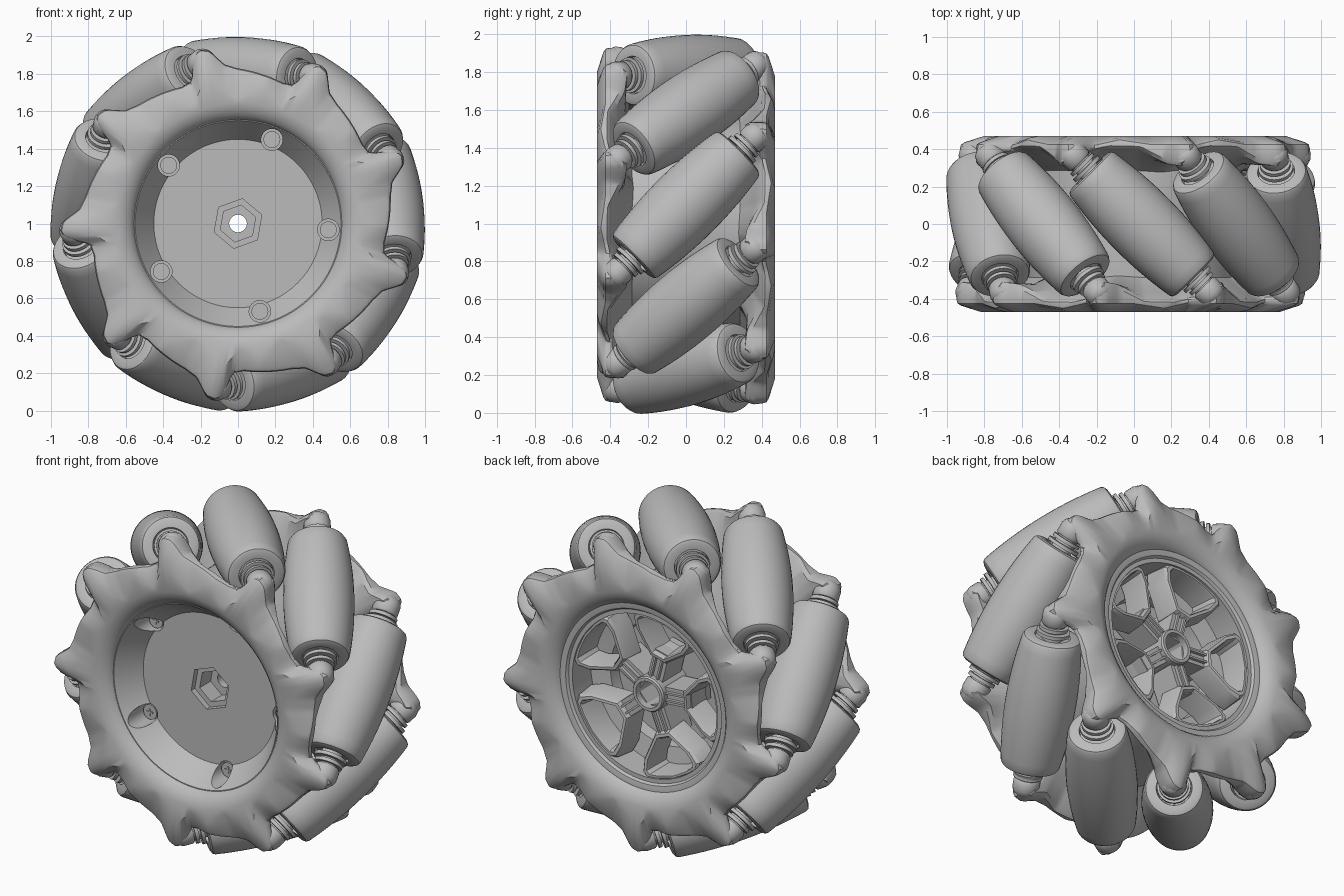
import bpy, bmesh, math
from mathutils import Matrix, Vector

cube = bpy.data.objects.get("Cube")
if cube:
    bpy.data.objects.remove(cube, do_unlink=True)

COUNT = 9               # rollers around the wheel
START = math.radians(87)  # direction of the first roller
STEP = math.tau / COUNT
AXIS_R = 0.80           # distance from wheel axle to roller axle
SPOKE_START = math.radians(32)
SCREW_START = math.radians(68)

grey = bpy.data.materials.new("plain_grey")
grey.use_nodes = True
grey.diffuse_color = (0.5, 0.5, 0.5, 1)
grey.node_tree.nodes["Principled BSDF"].inputs["Base Color"].default_value = (0.5, 0.5, 0.5, 1)

# Wheel frame: local x -> world x, local y -> world z, local z -> world y
WHEEL = Matrix(((1, 0, 0, 0), (0, 0, 1, 0), (0, 1, 0, 1), (0, 0, 0, 1)))


def smooth(obj, angle):
    bpy.ops.object.select_all(action='DESELECT')
    obj.select_set(True)
    bpy.context.view_layer.objects.active = obj
    bpy.ops.object.shade_smooth_by_angle(angle=math.radians(angle))


def finish(name, bm, matrix=WHEEL, angle=32):
    bm.transform(matrix)
    bm.normal_update()
    bmesh.ops.recalc_face_normals(bm, faces=bm.faces)
    mesh = bpy.data.meshes.new(name)
    bm.to_mesh(mesh)
    bm.free()
    obj = bpy.data.objects.new(name, mesh)
    bpy.context.collection.objects.link(obj)
    mesh.materials.append(grey)
    smooth(obj, angle)
    return obj


def add_grid(bm, rows):
    """Skin rows of points, closed in both directions."""
    verts = [[bm.verts.new(p) for p in row] for row in rows]
    for i, row in enumerate(verts):
        following = verts[(i + 1) % len(verts)]
        for j in range(len(row)):
            k = (j + 1) % len(row)
            bm.faces.new((row[j], row[k], following[k], following[j]))


def add_lathe(bm, profile, sides=48, hexed=()):
    """Revolve a closed (radius, height) loop; hexed indices follow a hexagon."""
    rows = []
    for i in range(sides):
        a = math.tau * i / sides + math.radians(20)
        flat = math.cos(math.pi / 6) / math.cos(math.tau * i / sides % (math.pi / 3) - math.pi / 6)
        row = []
        for j, (r, h) in enumerate(profile):
            r *= flat if j in hexed else 1
            row.append((r * math.cos(a), r * math.sin(a), h))
        rows.append(row)
    add_grid(bm, rows)


def add_cylinder(bm, radius, low, high, centre=(0, 0), sides=24, top=None):
    bmesh.ops.create_cone(
        bm, cap_ends=True, segments=sides, radius1=radius,
        radius2=radius if top is None else top, depth=high - low,
        matrix=Matrix.Translation((centre[0], centre[1], (low + high) / 2)))


def add_box(bm, size, centre, turn=0):
    place = Matrix.Rotation(turn, 4, 'Z') @ Matrix.Translation(centre)
    bmesh.ops.create_cube(bm, size=1, matrix=place @ Matrix.Diagonal((*size, 1)))


def blend(keys, u):
    """Piecewise linear interpolation over (position, value) pairs."""
    for (u0, a), (u1, b) in zip(keys, keys[1:]):
        if u <= u1:
            return a + (b - a) * (u - u0) / (u1 - u0)
    return keys[-1][1]


# Rollers, each at 45 degrees to the axle
def roller_matrix(i):
    phi = START + i * STEP
    radial = Vector((math.cos(phi), 0, math.sin(phi)))
    tangent = Vector((math.sin(phi), 0, -math.cos(phi)))
    along = (tangent - Vector((0, 1, 0))).normalized()
    side = along.cross(radial)
    m = Matrix((radial, side, along)).transposed().to_4x4()
    m.translation = radial * AXIS_R + Vector((0, 0, 1))
    return m


HALF = 0.375
barrel = []
for k in range(17):
    t = -HALF + 2 * HALF * k / 16
    barrel.append((0.197 - 0.22 * t * t, t))
end = [(0.157, 0.39), (0.14, 0.398), (0.10, 0.398), (0.095, 0.38)]
roller_loop = barrel + end + [(0.03, 0.38), (0.03, -0.38)] + [(r, -t) for r, t in reversed(end)]

for i in range(COUNT):
    place = roller_matrix(i)
    bm = bmesh.new()
    add_lathe(bm, roller_loop, 40)
    finish(f"roller_{i + 1}", bm, place)

    # Shaft, washers and rounded bearing heads at both ends
    bm = bmesh.new()
    add_cylinder(bm, 0.06, -0.5, 0.5)
    for s in (-1, 1):
        for mid, radius in ((0.418, 0.094), (0.45, 0.082)):
            add_cylinder(bm, radius, s * mid - 0.01, s * mid + 0.01)
    finish(f"roller_shaft_{i + 1}", bm, place)
    for s, label in ((1, "front"), (-1, "back")):
        bm = bmesh.new()
        add_lathe(bm, [(0.001, 0.468 * s), (0.067, 0.468 * s), (0.075, 0.478 * s), (0.075, 0.53 * s),
                       (0.066, 0.555 * s), (0.045, 0.572 * s), (0.001, 0.578 * s)], 24)
        finish(f"{label}_bearing_head_{i + 1}", bm, place, 50)

# Lobed side plates; position 0 is a lug, running clockwise to the next
EDGE = [(0, .95), (.07, .938), (.12, .90), (.18, .855), (.3, .83), (.5, .812), (.75, .79), (.86, .80),
        (.91, .88), (.95, .935), (1, .95)]
SHOULDER = [(0, .82), (.1, .76), (.3, .66), (.55, .73), (.8, .67), (.92, .75), (1, .82)]
OUTER_Y = [(0, -.425), (.1, -.425), (.3, -.425), (.6, -.45), (.85, -.42), (1, -.425)]
INNER_Y = [(0, -.33), (.06, -.31), (.15, -.32), (.4, -.395), (.8, -.40), (.92, -.385), (1, -.33)]
LUG = START - math.atan2(0.52 / math.sqrt(2), AXIS_R)
FLIP = (Matrix.Translation((0, 0, 1))
        @ Matrix.Rotation(math.pi, 4, Vector((math.cos(START), 0, math.sin(START))))
        @ Matrix.Translation((0, 0, -1)))
PER_LUG = 32

for label, place in (("front", WHEEL), ("back", FLIP @ WHEEL)):
    rows = []
    for n in range(COUNT * PER_LUG):
        u = (n % PER_LUG) / PER_LUG
        a = LUG - n * STEP / PER_LUG
        edge, outer, inner = blend(EDGE, u), blend(OUTER_Y, u), blend(INNER_Y, u)
        section = [(0.55, -0.38), (0.555, -0.41), (0.575, -0.435), (0.60, -0.453), (0.64, -0.47),
                   (blend(SHOULDER, u), -0.47), (edge - 0.025, outer - 0.012), (edge - 0.006, outer),
                   (edge, outer + 0.02), (edge, inner - 0.02), (edge - 0.02, inner),
                   (0.70, (inner - 0.33) / 2), (0.55, -0.27)]
        rows.append([(r * math.cos(a), r * math.sin(a), h) for r, h in section])
    bm = bmesh.new()
    add_grid(bm, rows)
    finish(f"{label}_side_plate", bm, place, 32)

# Hub: dished front with stepped hexagonal socket, drum, rear opening and bored boss
bm = bmesh.new()
add_lathe(bm, [(.047, -.13), (.10, -.13), (.10, -.235), (.135, -.235), (.135, -.27),
               (.45, -.27), (.55, -.41), (.562, -.41), (.575, -.30), (.575, .30), (.562, .415),
               (.55, .415), (.525, .41), (.515, .395), (.49, .395), (.49, .13),
               (.105, .13), (.105, .36), (.098, .37), (.08, .37), (.08, 0), (.047, -.02)],
          96, hexed=(1, 2, 3, 4))
hub = finish("hub", bm)


def polar(r, a):
    return r * math.cos(a), r * math.sin(a)


# Screw wells cut into the dish, one by one, with a cross-head screw in each
for k in range(5):
    spot = polar(0.484, SCREW_START + k * math.tau / 5)
    bm = bmesh.new()
    add_cylinder(bm, 0.058, -0.6, -0.22, spot)
    cutter = finish("screw_well_cutter", bm)
    cutter.hide_render = True
    cut = hub.modifiers.new("screw_well", 'BOOLEAN')
    cut.operation = 'DIFFERENCE'
    cut.solver = 'MANIFOLD'
    cut.object = cutter
    bpy.context.view_layer.objects.active = hub
    bpy.ops.object.modifier_apply(modifier=cut.name)
    bpy.data.objects.remove(cutter, do_unlink=True)

    bm = bmesh.new()
    add_cylinder(bm, 0.045, -0.25, -0.21, spot)
    add_cylinder(bm, 0.045, -0.262, -0.25, spot, top=0.045)
    for size in ((0.04, 0.01, 0.008), (0.01, 0.04, 0.008)):
        add_box(bm, size, (*spot, -0.264))
    finish(f"screw_{k + 1}", bm)
smooth(hub, 25)

# Rear spokes: a stem with a slot rib, opening into a trapezoid frame
OUTLINE = [(.23, -.05), (.36, -.17), (.43, -.20), (.46, -.185), (.48, -.12), (.495, 0)]
OUTLINE += [(r, -s) for r, s in reversed(OUTLINE[:-1])]
MIDDLE = Vector((0.39, 0))
for k in range(5):
    turn = SPOKE_START + k * math.tau / 5
    spin = Matrix.Rotation(turn, 3, 'Z')
    rows = []
    for point in OUTLINE:
        p = Vector(point)
        ring = [(1.08, .24), (1.02, .37), (.95, .385), (.84, .385), (.80, .37), (.72, .22)]
        row = []
        for scale, h in ring:
            q = MIDDLE + (p - MIDDLE) * scale
            # The frame dips towards the hub
            row.append(spin @ Vector((min(q.x, 0.5), q.y, h - 0.15 * max(0, 0.42 - q.x))))
        rows.append(row)
    bm = bmesh.new()
    add_grid(bm, rows)
    add_box(bm, (0.20, 0.10, 0.18), (0.17, 0, 0.24), turn)
    for s in (-1, 1):
        add_box(bm, (0.13, 0.012, 0.03), (0.17, s * 0.022, 0.335), turn)
    finish(f"spoke_{k + 1}", bm)

# Stepped floor ring behind the spokes
bm = bmesh.new()
add_lathe(bm, [(.36, .12), (.37, .20), (.495, .22), (.495, .12)], 72)
finish("inner_step_ring", bm)
